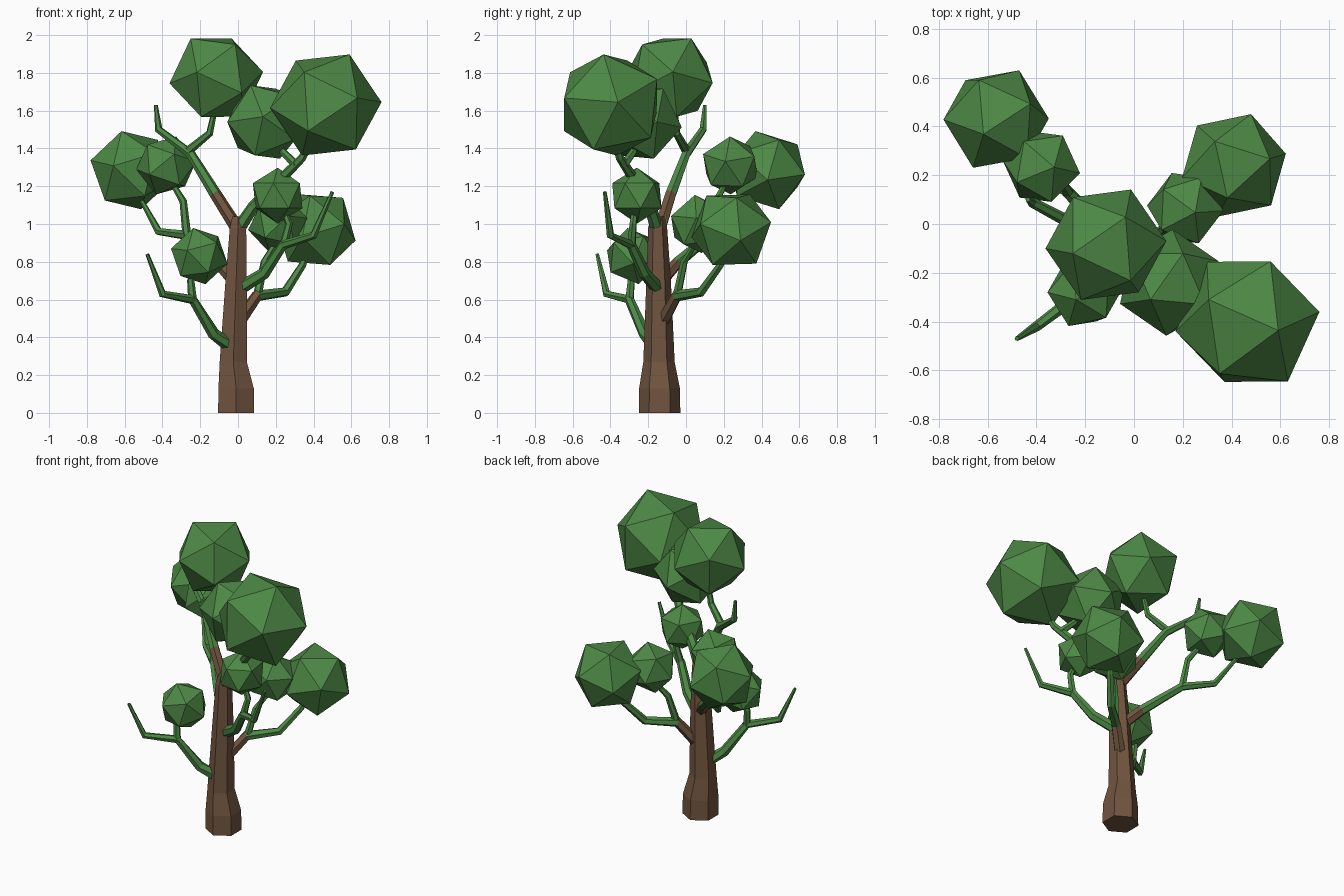
import bpy, bmesh, math
from mathutils import Vector, Matrix

if "Cube" in bpy.data.objects:
    bpy.data.objects.remove(bpy.data.objects["Cube"])


def material(name, rgb):
    m = bpy.data.materials.new(name)
    m.diffuse_color = (*rgb, 1)
    m.use_nodes = True
    m.node_tree.nodes["Principled BSDF"].inputs["Base Color"].default_value = m.diffuse_color
    return m


BARK = material("bark_brown", (0.165, 0.09, 0.05))
LEAF = material("leaf_green", (0.075, 0.25, 0.06))


def finish(bm, name, mats):
    bmesh.ops.recalc_face_normals(bm, faces=bm.faces)
    mesh = bpy.data.meshes.new(name)
    bm.to_mesh(mesh)
    bm.free()
    for m in mats:
        mesh.materials.append(m)
    ob = bpy.data.objects.new(name, mesh)
    bpy.context.collection.objects.link(ob)
    return ob


def limb(name, points, radii, brown=0, sides=6, flat_rings=False):
    """Tapered faceted tube; the first `brown` segments are bark."""
    pts = [Vector(p) for p in points]
    bm = bmesh.new()
    rings = []
    for i, p in enumerate(pts):
        d = Vector((0, 0, 1))
        if not flat_rings:
            a = (p - pts[i - 1]).normalized() if i else Vector()
            b = (pts[i + 1] - p).normalized() if i < len(pts) - 1 else Vector()
            d = (a + b).normalized()
        # steady frame, first corner towards the back
        u = Vector((0, 1, 0)) if flat_rings else Vector((0.6, 0.7, -0.3))
        u = (u - d * u.dot(d)).normalized()
        v = d.cross(u)
        rings.append([bm.verts.new(p + radii[i] * (
            u * math.cos(math.tau * k / sides) + v * math.sin(math.tau * k / sides)))
            for k in range(sides)])
    for i, (a, b) in enumerate(zip(rings, rings[1:])):
        for k in range(sides):
            j = (k + 1) % sides
            f = bm.faces.new((a[k], a[j], b[j], b[k]))
            f.material_index = 0 if i < brown else 1
    bm.faces.new(rings[0][::-1]).material_index = 0 if brown else 1
    bm.faces.new(rings[-1]).material_index = 0 if brown >= len(pts) - 1 else 1
    return finish(bm, name, [BARK, LEAF])


def foliage(name, centre, r, corner, neighbour):
    """Icosahedron turned so one corner and its neighbour face given ways."""
    a = Vector(corner).normalized()
    n = Vector(neighbour)
    b = (n - a * n.dot(a)).normalized()
    c = a.cross(b)
    turn = Matrix((a, b, c)).transposed()
    bm = bmesh.new()
    verts = [Vector((s, 0, 0)) for s in (1, -1)]
    for s in (1, -1):
        for k in range(5):
            t = math.tau * k / 5 + (0 if s > 0 else math.pi / 5)
            h = 2 / math.sqrt(5)
            verts.append(Vector((s * h / 2, h * math.cos(t), h * math.sin(t))))
    for v in verts:
        bm.verts.new(Vector(centre) + turn @ v * r)
    bmesh.ops.convex_hull(bm, input=bm.verts)
    return finish(bm, name, [LEAF])


# Trunk, flared at the foot
limb("trunk",
     [(-.01, -.14, 0), (-.01, -.14, .13), (-.025, -.143, .27), (-.01, -.145, .7),
      (0, -.15, .98), (0, -.148, 1.04)],
     [.11, .108, .083, .065, .05, .035], brown=5, flat_rings=True)

# Main branches
MAIN = [.036, .032, .026, .021, .010]
limb("top_left_branch",
     [(0, -.14, .97), (-.12, -.08, 1.16), (-.25, 0, 1.37), (-.42, .09, 1.5), (-.435, .1, 1.63)],
     MAIN, brown=1)
limb("top_right_branch",
     [(0, -.15, .97), (.08, -.19, 1.09), (.25, -.29, 1.26), (.34, -.35, 1.35), (.42, -.39, 1.5)],
     [.036, .032, .027, .022, .016])
limb("back_left_branch",
     [(-.02, -.13, .7), (-.1, -.05, .79), (-.27, .13, .94), (-.42, .26, .96), (-.53, .38, 1.16)],
     MAIN, brown=1)
limb("back_right_branch",
     [(.01, -.12, .49), (.1, -.05, .62), (.25, .08, .64), (.34, .18, .78), (.38, .22, .88)],
     MAIN, brown=1)
limb("front_right_branch",
     [(.01, -.15, .66), (.14, -.22, .74), (.24, -.29, .89), (.4, -.4, .94), (.5, -.43, 1.17)],
     MAIN)
limb("front_left_branch",
     [(-.05, -.17, .36), (-.13, -.22, .42), (-.24, -.3, .6), (-.4, -.42, .63), (-.48, -.47, .84)],
     MAIN)

# Twigs carrying the smaller foliage
TWIGS = {
    "top_left_twig": [(-.26, 0, 1.39), (-.15, -.05, 1.48), (-.12, -.06, 1.62)],
    "top_right_twig": [(.31, -.33, 1.31), (.24, -.28, 1.38), (.2, -.25, 1.48)],
    "back_left_twig": [(-.27, .13, .93), (-.29, .16, 1.12), (-.35, .21, 1.22)],
    "back_right_twig": [(.1, -.05, .61), (.14, -.01, .8), (.2, .05, .9)],
    "front_right_twig": [(.24, -.29, .88), (.27, -.28, 1.0), (.23, -.27, 1.1)],
    "front_left_twig": [(-.24, -.3, .59), (-.25, -.29, .7), (-.21, -.28, .8)],
}
for name, path in TWIGS.items():
    limb(name, path, [.024, .02, .014])

# Foliage: centre, radius, corner direction, neighbouring corner direction
CLUMPS = {
    "top_left": ((-.115, -.085, 1.775), .25, (.245, .015, .03), (.05, .12, .22)),
    "top_right": ((.465, -.4, 1.63), .298, (-.295, -.04, -.015), (-.155, .1, .255)),
    "top_middle": ((.145, -.24, 1.54), .22, (-.185, -.08, 0), (.03, -.21, .03)),
    "back_left": ((-.565, .43, 1.285), .222, (-.05, -.06, .2), (-.2, .01, .01)),
    "back_left_small": ((-.38, .235, 1.31), .162, (.15, -.025, .02), (.005, .155, .04)),
    "front_right": ((.21, -.26, 1.15), .148, (0, 0, 1), (-.14, -.02, .04)),
    "back_right": ((.41, .24, .97), .225, (.22, .05, -.06), (.01, .21, .06)),
    "back_right_small": ((.21, .065, 1.0), .16, (.15, -.01, .03), (-.01, .14, .06)),
    "front_left": ((-.205, -.28, .83), .155, (-.15, 0, .04), (0, -.03, .14)),
}
for name, spec in CLUMPS.items():
    foliage(name + "_foliage", *spec)
